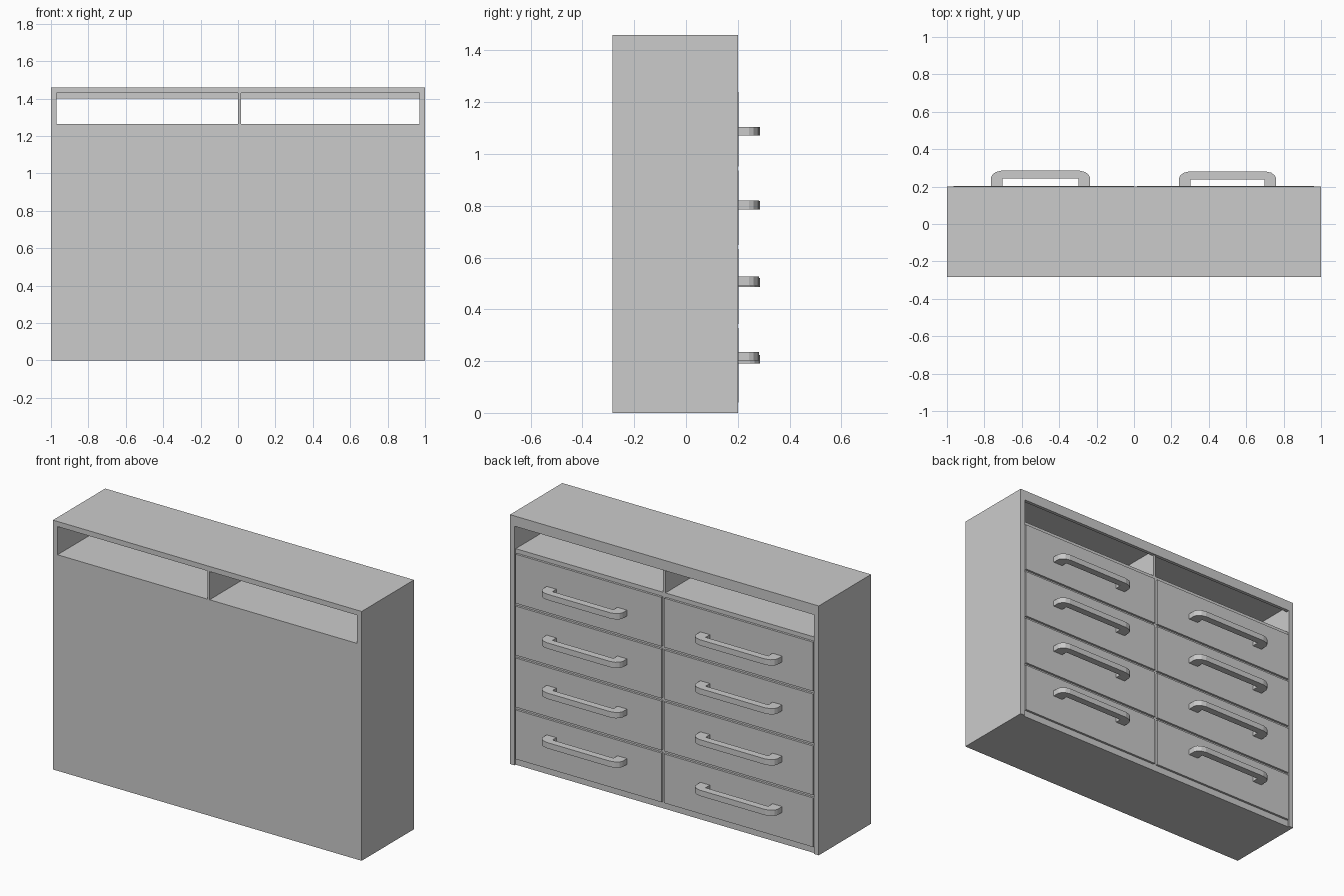
import bpy, bmesh

if "Cube" in bpy.data.objects:
    bpy.data.objects.remove(bpy.data.objects["Cube"])

FRONT, BACK, RECESS = -0.284, 0.2, 0.19   # open face, drawer face, recessed carcass face


def mesh_object(name, bm):
    bmesh.ops.recalc_face_normals(bm, faces=bm.faces)
    me = bpy.data.meshes.new(name)
    bm.to_mesh(me)
    bm.free()
    ob = bpy.data.objects.new(name, me)
    bpy.context.collection.objects.link(ob)
    return ob


def box(name, x0, x1, y0, y1, z0, z1):
    bm = bmesh.new()
    bmesh.ops.create_cube(bm, size=1)
    for v in bm.verts:
        v.co = ((x0 + x1) / 2 + v.co.x * (x1 - x0),
                (y0 + y1) / 2 + v.co.y * (y1 - y0),
                (z0 + z1) / 2 + v.co.z * (z1 - z0))
    return mesh_object(name, bm)


def handle(name, cx, half, out, cz, height=0.034):
    """Bracket outline drawn from above, extruded upwards."""
    inner = half - 0.062
    side = [(half, BACK), (half, out - 0.038), (half - 0.008, out - 0.021),
            (half - 0.026, out - 0.007), (half - 0.055, out)]
    hole = [(inner, out - 0.042), (inner, BACK)]
    pts = side + [(-x, y) for x, y in reversed(side)]
    pts += [(-x, y) for x, y in reversed(hole)] + hole
    bm = bmesh.new()
    face = bm.faces.new([bm.verts.new((cx + x, y, cz - height / 2)) for x, y in pts])
    ext = bmesh.ops.extrude_face_region(bm, geom=[face])
    for v in ext["geom"]:
        if isinstance(v, bmesh.types.BMVert):
            v.co.z += height
    # triangulate the concave caps
    bmesh.ops.triangulate(bm, faces=[f for f in bm.faces if len(f.verts) > 4])
    return mesh_object(name, bm)


# Carcass: solid drawer block, sides, top, lip and open-shelf divider
box("drawer_block", -0.97, 0.97, FRONT, RECESS, 0, 1.265)
box("side_left", -1, -0.97, FRONT, BACK, 0, 1.43)
box("side_right", 0.97, 1, FRONT, BACK, 0, 1.43)
box("top_panel", -1, 1, FRONT, BACK, 1.43, 1.46)
box("top_lip", -0.97, 0.97, BACK - 0.02, BACK, 1.40, 1.43)
box("shelf_divider", 0, 0.015, FRONT, RECESS, 1.265, 1.43)

# Drawer fronts in two columns, each with a bracket handle
columns = [
    ("left", -0.965, -0.001, -0.5, 0.265, 0.285, (0.207, 0.503, 0.802, 1.088)),
    ("right", 0.016, 0.963, 0.5, 0.26, 0.281, (0.219, 0.509, 0.803, 1.088)),
]
for side, x0, x1, cx, half, out, heights in columns:
    for row, cz in enumerate(heights):
        z0 = 0.04 + row * 0.304
        box(f"drawer_front_{side}_{row + 1}", x0, x1, RECESS - 0.02, 0.203, z0, z0 + 0.288)
        handle(f"handle_{side}_{row + 1}", cx, half, out, cz)
